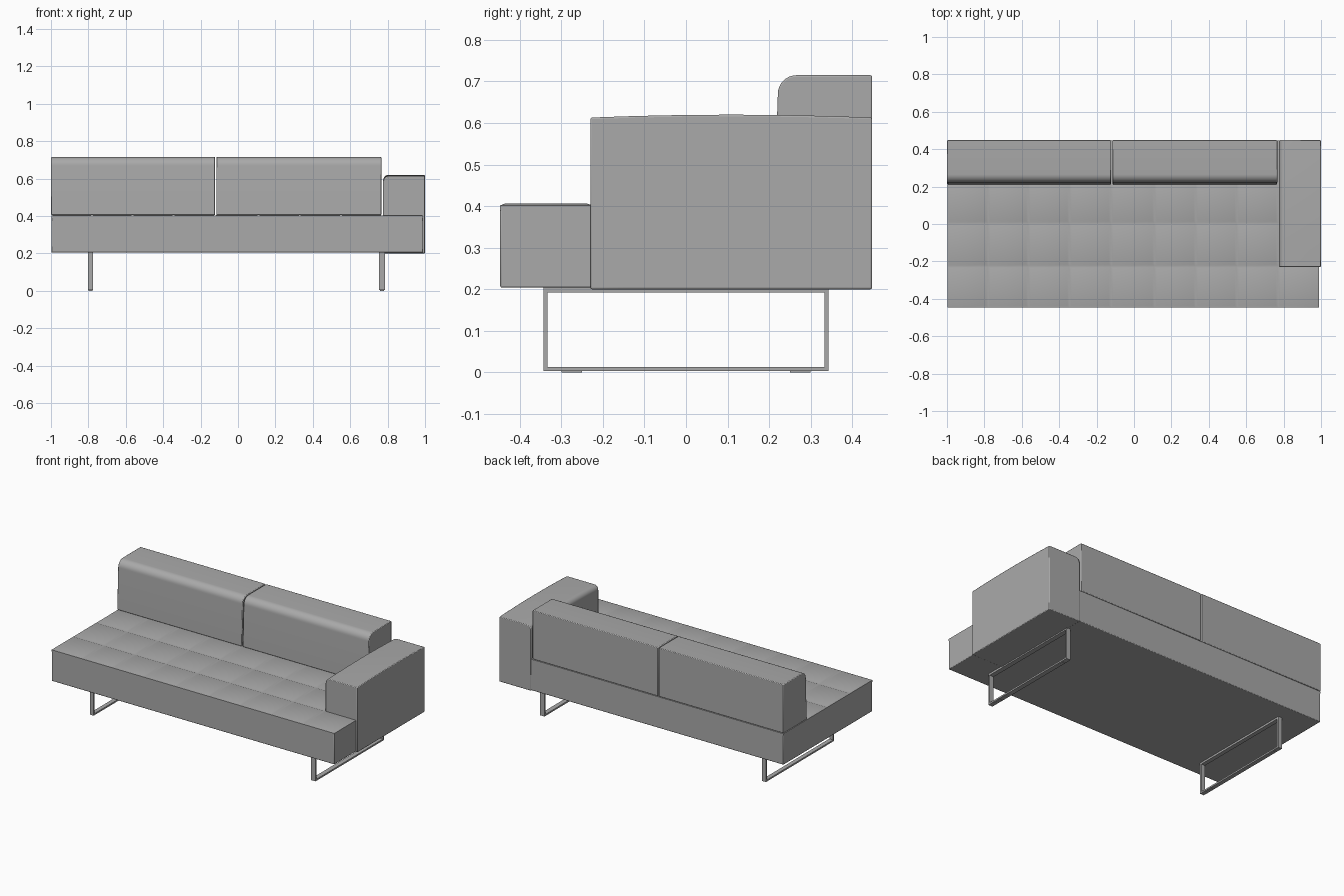
import bpy, bmesh, math

if "Cube" in bpy.data.objects:
    bpy.data.objects.remove(bpy.data.objects["Cube"], do_unlink=True)


def make_material(name, rgb):
    mat = bpy.data.materials.new(name)
    mat.use_nodes = True
    mat.diffuse_color = (*rgb, 1)
    mat.node_tree.nodes["Principled BSDF"].inputs["Base Color"].default_value = (*rgb, 1)
    return mat


grey = make_material("plain grey", (0.4, 0.4, 0.4))


def finish(name, bm, bevel=0.0):
    bmesh.ops.recalc_face_normals(bm, faces=bm.faces[:])
    mesh = bpy.data.meshes.new(name)
    bm.to_mesh(mesh)
    bm.free()
    mesh.materials.append(grey)
    obj = bpy.data.objects.new(name, mesh)
    bpy.context.collection.objects.link(obj)
    if bevel:
        mod = obj.modifiers.new("soft_edges", "BEVEL")
        mod.width, mod.segments = bevel, 2
        mod.limit_method, mod.angle_limit = "ANGLE", math.radians(40)
    bpy.ops.object.select_all(action="DESELECT")
    bpy.context.view_layer.objects.active = obj
    obj.select_set(True)
    bpy.ops.object.shade_smooth_by_angle(angle=math.radians(35))
    return obj


def box(name, x, y, z, bevel=0.0):
    bm = bmesh.new()
    bmesh.ops.create_cube(bm, size=1)
    for v in bm.verts:
        v.co = [(lo + hi) / 2 + c * (hi - lo) for c, (lo, hi) in zip(v.co, (x, y, z))]
    return finish(name, bm, bevel)


def rounded_profile(foot, left, right, bottom, top, radius, steps=8):
    """Block outline whose upper left corner is rounded."""
    arc = [(left + radius - radius * math.cos(a), top - radius + radius * math.sin(a))
           for a in (i * math.pi / 2 / steps for i in range(steps + 1))]
    return [(foot, bottom)] + arc + [(right, top), (right, bottom)]


def loft(name, profile, stations, place, bevel):
    """Join copies of a profile at each station and cap both ends."""
    bm = bmesh.new()
    rings = [[bm.verts.new(place(u, v, s)) for u, v in profile] for s in stations]
    n = len(profile)
    for a, b in zip(rings, rings[1:]):
        for i in range(n):
            j = (i + 1) % n
            bm.faces.new((a[i], a[j], b[j], b[i]))
    bm.faces.new(rings[0])
    bm.faces.new(rings[-1])
    return finish(name, bm, bevel)


# Seat slab with raised tufted squares
box("seat_base", (-0.998, 0.99), (-0.447, 0.447), (0.204, 0.398), 0.004)
xs = [-0.998, -0.78, -0.565, -0.345, -0.123, 0.11, 0.33, 0.55, 0.77, 0.99]
ys = [-0.447, -0.226, 0.004, 0.225, 0.447]
bm = bmesh.new()
grid = [[bm.verts.new((x, y, 0.402)) for x in xs] for y in ys]
tiles = [bm.faces.new((grid[j][i], grid[j][i + 1], grid[j + 1][i + 1], grid[j + 1][i]))
         for j in range(len(ys) - 1) for i in range(len(xs) - 1)]
rim = [e for e in bm.edges if e.is_boundary]
bmesh.ops.inset_individual(bm, faces=tiles, thickness=0.005, depth=0.005)
bmesh.ops.inset_individual(bm, faces=tiles, thickness=0.016, depth=0.004)
skirt = bmesh.ops.extrude_edge_only(bm, edges=rim)["geom"]
for v in skirt:
    if isinstance(v, bmesh.types.BMVert):
        v.co.z = 0.39
finish("seat_tufting", bm)

# Two back cushions
back = rounded_profile(0.212, 0.221, 0.448, 0.405, 0.715, 0.045)
for name, ends in (("back_cushion_right", (-0.999, -0.122)),
                   ("back_cushion_left", (-0.116, 0.766))):
    loft(name, back, ends, lambda y, z, x: (x, y, z), 0.004)

# Single arm with a gently crowned top
arm = rounded_profile(0.776, 0.776, 0.999, 0.2, 0.62, 0.03)


def crown(x, z, y):
    drop = 0.007 * ((y - 0.109) / 0.339) ** 2
    return (x, y, z - drop * (z > 0.5))


loft("arm_left", arm, [-0.23 + 0.678 * i / 8 for i in range(9)], crown, 0.004)

# Rectangular sled legs with foot pads
for side, x in (("right", (-0.802, -0.775)), ("left", (0.755, 0.785))):
    box("leg_top_bar_" + side, x, (-0.343, 0.343), (0.192, 0.205))
    box("leg_floor_bar_" + side, x, (-0.343, 0.343), (0.003, 0.013))
    for end, sign in (("front", -1), ("back", 1)):
        box(f"leg_post_{end}_{side}", x, sorted((sign * 0.343, sign * 0.333)), (0.003, 0.204))
        box(f"foot_pad_{end}_{side}", (x[0] + 0.004, x[1] - 0.004),
            sorted((sign * 0.3, sign * 0.25)), (0, 0.004))
